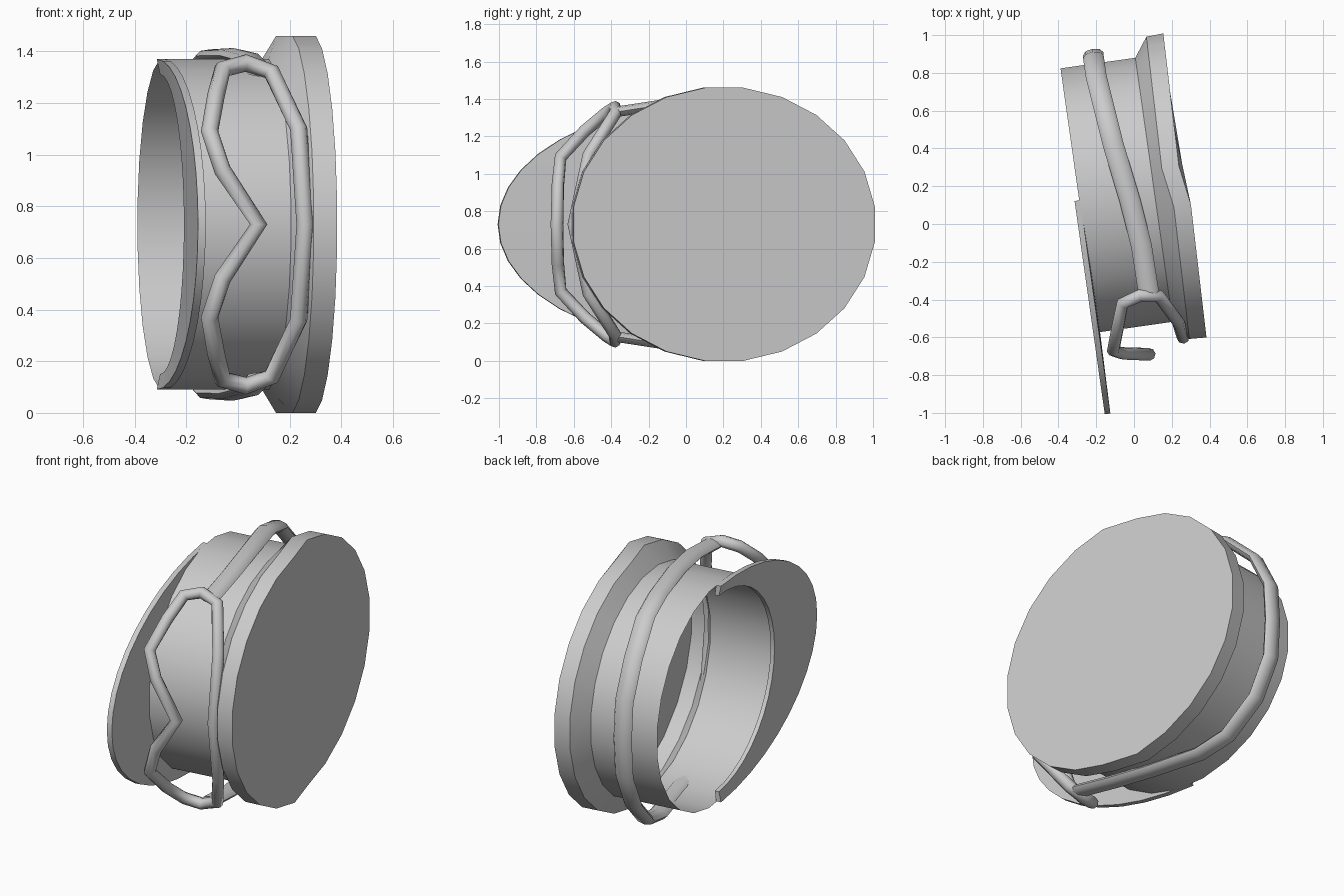
import bpy, bmesh, math
from mathutils import Vector, Matrix

if "Cube" in bpy.data.objects:
    bpy.data.objects.remove(bpy.data.objects["Cube"])

# Cap lies on its side: local z is the crown axis, local y runs to the back
ANG = math.radians(8.07)
U = Vector((math.cos(ANG), math.sin(ANG), 0))
V = Vector((-math.sin(ANG), math.cos(ANG), 0))
ORIGIN = Vector((-0.29, 0.125, 0.73))
Z = Vector((0, 0, 1))


def place(v, z, h):
    return ORIGIN + U * h + V * v + Z * z


def finish(name, bm, angle=40):
    bmesh.ops.recalc_face_normals(bm, faces=bm.faces)
    me = bpy.data.meshes.new(name)
    bm.to_mesh(me)
    bm.free()
    ob = bpy.data.objects.new(name, me)
    bpy.context.collection.objects.link(ob)
    bpy.ops.object.select_all(action='DESELECT')
    ob.select_set(True)
    bpy.context.view_layer.objects.active = ob
    bpy.ops.object.shade_smooth_by_angle(angle=math.radians(angle))
    return ob


def bridge(bm, a, b, closed=True):
    n = len(a)
    for i in range(n if closed else n - 1):
        j = (i + 1) % n
        bm.faces.new((a[i], a[j], b[j], b[i]))


# Crown: open band flaring into a wide top with a small step across the middle
def crown():
    bm = bmesh.new()
    n, prev = 24, None
    for ry, rz, h, step in ((.712, .64, 0, 0), (.712, .64, .40, 0),
                            (.815, .73, .474, .02), (.82, .73, .565, .02)):
        ring = []
        for i in range(n):
            t = 2 * math.pi * (i + .5) / n
            v, z = ry * math.sin(t), rz / math.cos(math.pi / n) * math.cos(t)
            lift = -math.copysign(step, v) * (1 - abs(v) / .82)
            ring.append(bm.verts.new(place(v, min(max(z, -rz), rz), h + lift)))
        if prev:
            bridge(bm, prev, ring)
        prev = ring
    bm.faces.new(prev)
    return finish("cap_crown", bm)


# Visor: thin flat crescent projecting forward from the opening
def visor():
    bm = bmesh.new()
    outer, inner, n = [], [], 20
    for i in range(n + 1):
        t = math.pi * i / n
        s, c = math.sin(t), math.cos(t)
        outer.append((-1.14 * s, .64 * c))
        inner.append((-.66 * s, .58 * c))
    rows = [[bm.verts.new(place(v, z, h)) for v, z in pts]
            for pts, h in ((outer, -.025), (inner, -.012), (inner, .012), (outer, .005))]
    for k in range(4):
        bridge(bm, rows[k], rows[(k + 1) % 4], False)
    for e in (0, -1):
        bm.faces.new([r[e] for r in rows])
    return finish("cap_visor", bm)


# Sweep an oval section along a path; width follows the crown axis
def sweep(name, pts, wide, thick, closed, sides=8):
    bm = bmesh.new()
    P = [Vector(p) for p in pts]
    n, rings = len(P), []
    for i, p in enumerate(P):
        a = P[i - 1] if closed or i else p
        b = P[(i + 1) % n] if closed or i < n - 1 else p
        tan = (b - a).normalized()
        rel = p - ORIGIN
        out = rel - U * rel.dot(U)
        out = (out - tan * out.dot(tan)).normalized()
        side = tan.cross(out)
        rings.append([bm.verts.new(p + side * wide * math.cos(2 * math.pi * k / sides)
                                   + out * thick * math.sin(2 * math.pi * k / sides))
                      for k in range(sides)])
    for i in range(n if closed else n - 1):
        bridge(bm, rings[i], rings[(i + 1) % n])
    if not closed:
        bm.faces.new(rings[0])
        bm.faces.new(rings[-1])
    return finish(name, bm, 60)


def mirrored(half, closed):
    """Half path from the middle plane (z = 0) outward, mirrored below it."""
    up = [(x, y, .73 + z) for x, y, z in half]
    down = [(x, y, .73 - z) for x, y, z in half]
    if closed:
        return up + down[-2:0:-1]
    return down[:0:-1] + up


crown()
visor()

# Goggle frame: from the nose notch, over the top, to the far edge
frame = [(.08, -.69, 0), (-.06, -.685, .21), (-.11, -.67, .36), (-.085, -.54, .50),
         (-.06, -.42, .60), (.03, -.38, .625), (.13, -.38, .59),
         (.235, -.52, .37), (.26, -.60, 0)]
sweep("goggle_frame", mirrored(frame, True), .034, .034, True)

# Goggle strap: from the back of the cap round to the frame on both sides
strap = [(-.215, .90, 0), (-.215, .885, .22), (-.20, .78, .43), (-.155, .60, .60),
         (-.11, .42, .65), (-.02, .12, .655), (.04, -.12, .64), (.08, -.38, .60)]
sweep("goggle_strap", mirrored(strap, False), .055, .028, False)
